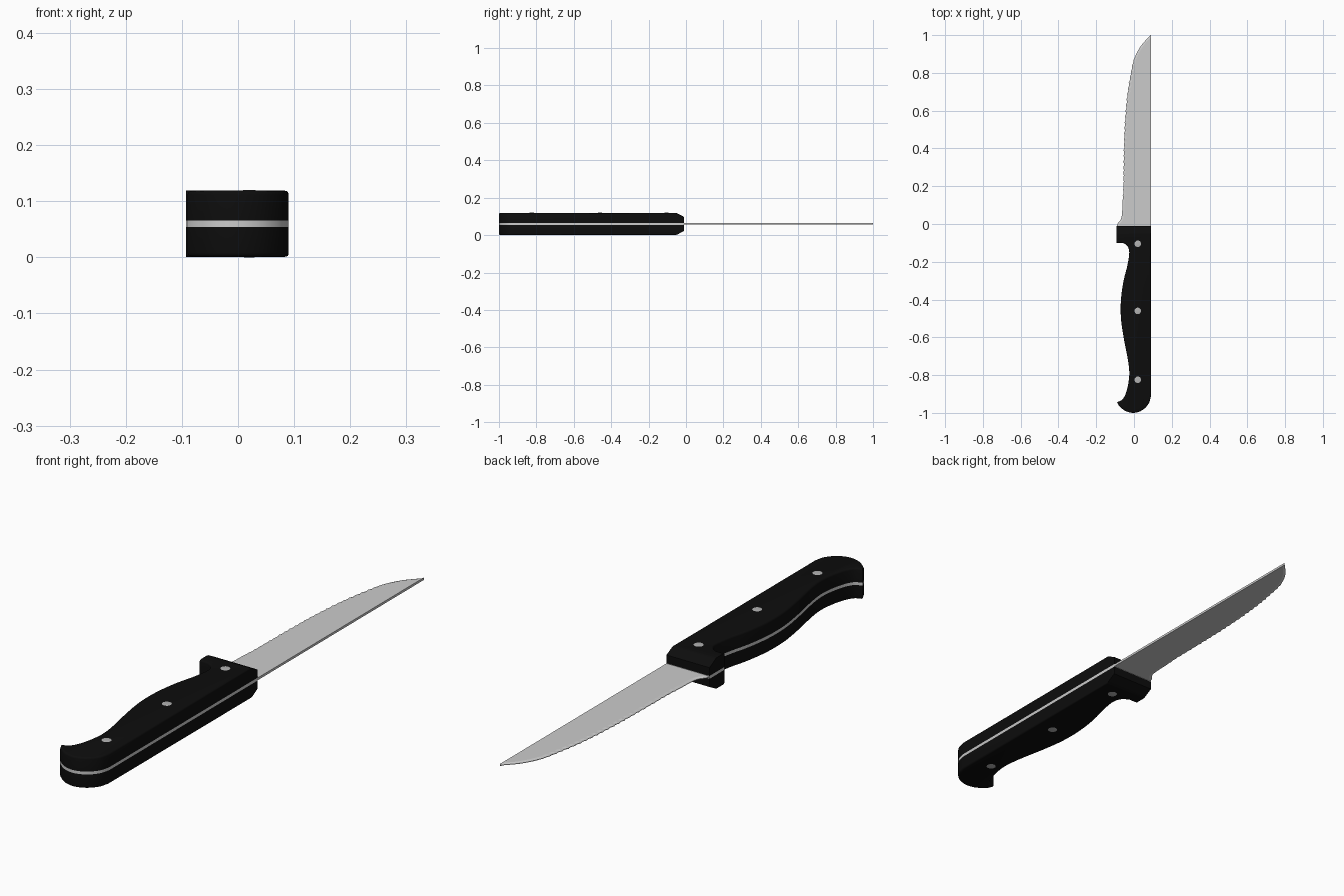
import bpy, bmesh, math
from mathutils import Vector

cube = bpy.data.objects.get("Cube")
if cube:
    bpy.data.objects.remove(cube, do_unlink=True)

MID = 0.06        # height of the blade plane
HALF_TANG = 0.0055


def material(name, value):
    m = bpy.data.materials.new(name)
    m.use_nodes = True
    colour = (value, value, value, 1)
    m.diffuse_color = colour
    bsdf = m.node_tree.nodes["Principled BSDF"]
    bsdf.inputs["Base Color"].default_value = colour
    bsdf.inputs["Roughness"].default_value = 0.5
    return m


black = material("black handle", 0.004)
steel = material("blade steel", 0.6)
rivet_steel = material("rivet steel", 0.45)


def finish(name, bm, mat, angle=35):
    bmesh.ops.recalc_face_normals(bm, faces=bm.faces[:])
    mesh = bpy.data.meshes.new(name)
    bm.to_mesh(mesh)
    bm.free()
    ob = bpy.data.objects.new(name, mesh)
    bpy.context.collection.objects.link(ob)
    mesh.materials.append(mat)
    bpy.ops.object.select_all(action="DESELECT")
    ob.select_set(True)
    bpy.context.view_layer.objects.active = ob
    bpy.ops.object.shade_smooth_by_angle(angle=math.radians(angle))
    return ob


def spline(points, steps=4):
    """Smooth curve passing through the points."""
    p = [Vector(q) for q in points]
    p = [2 * p[0] - p[1]] + p + [2 * p[-1] - p[-2]]
    out = []
    for a, b, c, d in zip(p, p[1:], p[2:], p[3:]):
        for i in range(steps):
            t = i / steps
            out.append(0.5 * (2 * b + (c - a) * t + (2 * a - 5 * b + 4 * c - d) * t**2
                              + (3 * b - a - 3 * c + d) * t**3))
    return out + [p[-2]]


def prism(outline, z0, z1):
    bm = bmesh.new()
    face = bm.faces.new([bm.verts.new((x, y, z0)) for x, y in outline])
    top = bmesh.ops.extrude_face_region(bm, geom=[face])["geom"]
    bmesh.ops.translate(bm, vec=(0, 0, z1 - z0),
                        verts=[g for g in top if isinstance(g, bmesh.types.BMVert)])
    bmesh.ops.recalc_face_normals(bm, faces=bm.faces[:])
    return bm


# Handle outline: finger side with guard and hook, then the rounded butt
grip = spline([(-0.06, -0.1), (-0.036, -0.115), (-0.025, -0.15), (-0.035, -0.22),
               (-0.055, -0.3), (-0.069, -0.4), (-0.069, -0.5), (-0.055, -0.6),
               (-0.032, -0.72), (-0.025, -0.8), (-0.038, -0.88), (-0.06, -0.928),
               (-0.09, -0.943)])
butt = spline([(-0.08, -0.963), (-0.045, -0.99), (0, -1), (0.045, -0.985),
               (0.078, -0.95), (0.09, -0.91)])
outline = [(0.09, -0.01), (-0.093, -0.01), (-0.093, -0.1)] + [tuple(v) for v in grip + butt]

# Steel tang between the scales
finish("tang", prism(outline, MID - HALF_TANG, MID + HALF_TANG), steel)

# Two handle scales, sloped at the blade end and rounded along the outer rim
for name, side in (("upper_scale", 1), ("lower_scale", -1)):
    outer = MID + side * 0.059
    bm = prism(outline, MID + side * HALF_TANG, outer)
    cut = bmesh.ops.bisect_plane(bm, geom=bm.verts[:] + bm.edges[:] + bm.faces[:],
                                 plane_co=(0, -0.05, outer), plane_no=(0, 0.55, side),
                                 clear_outer=True)
    bmesh.ops.holes_fill(bm, edges=[e for e in bm.edges if e.is_boundary])
    bmesh.ops.recalc_face_normals(bm, faces=bm.faces[:])
    rim = [e for e in bm.edges
           if all(abs(v.co.z - outer) < 1e-4 for v in e.verts)
           and not all(v.co.x < -0.085 for v in e.verts)]
    bmesh.ops.bevel(bm, geom=rim, offset=0.012, segments=3, profile=0.5,
                    affect="EDGES", clamp_overlap=True)
    finish(name, bm, black)

# Low domed rivets on both faces
for i, y in enumerate((-0.105, -0.46, -0.825)):
    for name, side in (("upper", 1), ("lower", -1)):
        bm = bmesh.new()
        bmesh.ops.create_uvsphere(bm, u_segments=24, v_segments=12, radius=1)
        for v in bm.verts:
            v.co = Vector((0.02 + v.co.x * 0.022, y + v.co.y * 0.022,
                           MID + side * 0.0575 + v.co.z * 0.0025))
        finish(f"{name}_rivet_{i + 1}", bm, rivet_steel)

# Blade: straight spine, thin ground edge with fine scallops
edge = spline([(-0.09, -0.02), (-0.088, 0), (-0.07, 0.025), (-0.063, 0.06), (-0.06, 0.15),
               (-0.056, 0.4), (-0.05, 0.55), (-0.036, 0.7), (-0.01, 0.84),
               (0.012, 0.9), (0.042, 0.95), (0.088, 1)], 24)
bm = bmesh.new()
rows = []
for x, y in edge:
    fade = max(0, min(1, (y - 0.12) / 0.05, (0.9 - y) / 0.1))
    x += 0.005 * fade * abs(math.sin(y * math.pi / 0.03))
    grind = min(x + 0.012, 0.0895)
    section = ((0.09, 0.0045), (grind, 0.0045), (x, 0.001),
               (x, -0.001), (grind, -0.0045), (0.09, -0.0045))
    rows.append([bm.verts.new((a, y, MID + z)) for a, z in section])
for r, s in zip(rows, rows[1:]):
    for k in range(6):
        n = (k + 1) % 6
        bm.faces.new((r[k], r[n], s[n], s[k]))
bm.faces.new(rows[0])
bm.faces.new(rows[-1])
finish("blade", bm, steel, 10)
